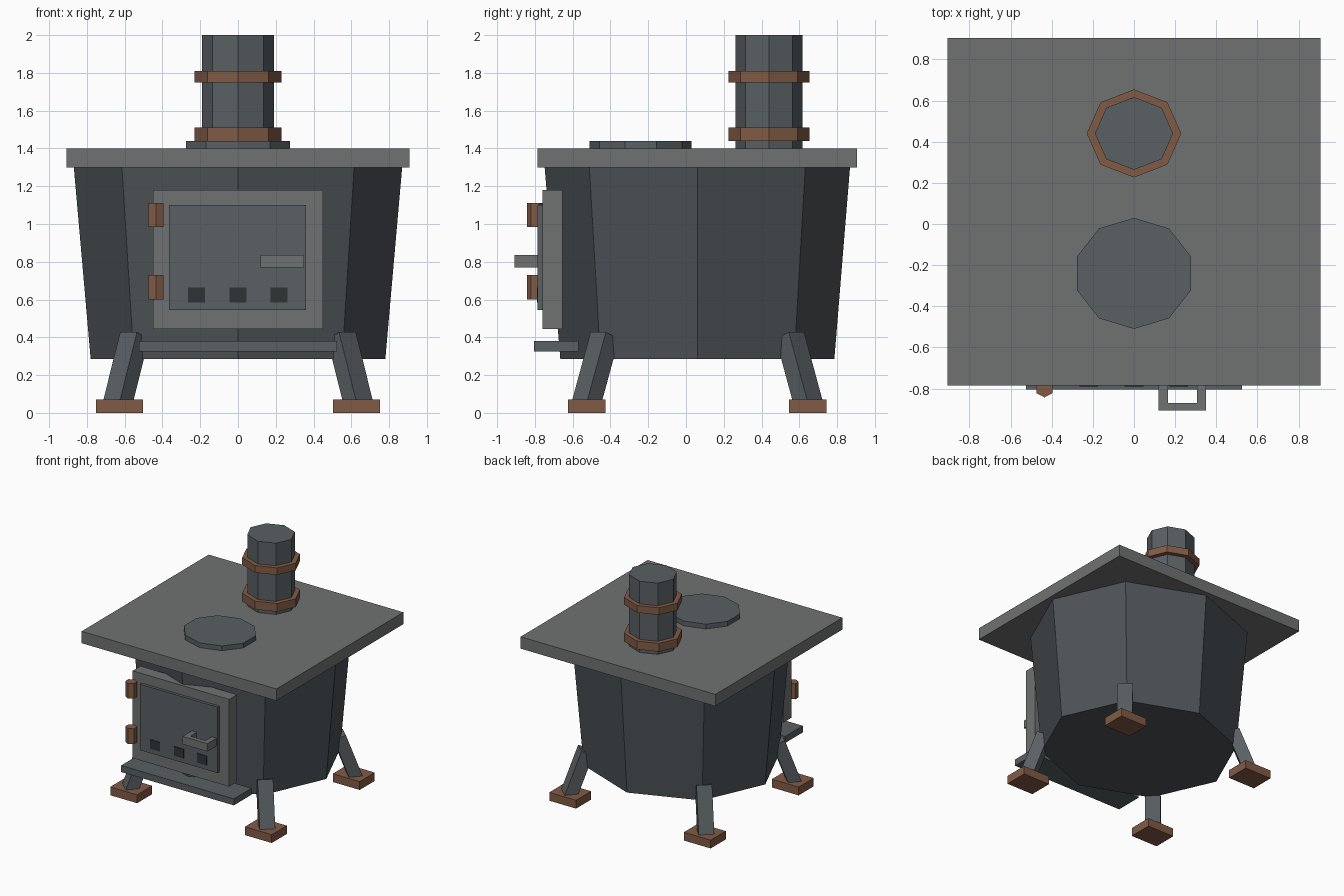
import bpy, bmesh
from mathutils import Vector, Matrix

if "Cube" in bpy.data.objects:
    bpy.data.objects.remove(bpy.data.objects["Cube"])

CY = 0.06      # stove centre in y
SQ = 0.93      # depth squash of all round parts


def material(name, rgb):
    m = bpy.data.materials.new(name)
    m.diffuse_color = (*rgb, 1)
    m.use_nodes = True
    m.node_tree.nodes["Principled BSDF"].inputs["Base Color"].default_value = m.diffuse_color
    return m


IRON = material("dark_iron", (0.075, 0.085, 0.095))
STEEL = material("worn_steel", (0.16, 0.165, 0.165))
PANEL = material("panel_iron", (0.10, 0.115, 0.125))
COPPER = material("copper", (0.22, 0.105, 0.06))
SOOT = material("soot", (0.03, 0.034, 0.036))


def finish(name, bm, mat):
    me = bpy.data.meshes.new(name)
    bmesh.ops.recalc_face_normals(bm, faces=bm.faces)
    bm.to_mesh(me)
    bm.free()
    me.materials.append(mat)
    ob = bpy.data.objects.new(name, me)
    bpy.context.collection.objects.link(ob)
    return ob


def boxes(name, mat, *bounds):
    """One object from boxes given as (x0, x1, y0, y1, z0, z1)."""
    bm = bmesh.new()
    for x0, x1, y0, y1, z0, z1 in bounds:
        mid = Vector((x0 + x1, y0 + y1, z0 + z1)) / 2
        size = Matrix.Diagonal((x1 - x0, y1 - y0, z1 - z0, 1))
        bmesh.ops.create_cube(bm, size=1, matrix=Matrix.Translation(mid) @ size)
    return finish(name, bm, mat)


def prism(name, mat, sides, x, y, z0, z1, r0, r1=None, turn=0.0):
    """Upright squashed prism or frustum."""
    bm = bmesh.new()
    place = (Matrix.Translation((x, y, (z0 + z1) / 2))
             @ Matrix.Diagonal((1, SQ, 1, 1)) @ Matrix.Rotation(turn, 4, 'Z'))
    bmesh.ops.create_cone(bm, cap_ends=True, segments=sides, radius1=r0,
                          radius2=r0 if r1 is None else r1,
                          depth=z1 - z0, matrix=place)
    return finish(name, bm, mat)


# Tapered octagonal firebox, top plate and cooking lid
prism("firebox", IRON, 8, 0, CY, 0.285, 1.31, 0.78, 0.87)
boxes("top_plate", STEEL, (-0.907, 0.907, -0.785, 0.905, 1.30, 1.40))
prism("cooking_lid", PANEL, 10, 0, -0.24, 1.39, 1.44, 0.29)

# Chimney with two bands
prism("chimney", PANEL, 8, 0, 0.44, 1.39, 2.0, 0.19)
for label, z0, z1 in (("lower", 1.44, 1.51), ("upper", 1.75, 1.81)):
    prism(label + "_chimney_band", COPPER, 8, 0, 0.44, z0, z1, 0.23)

# Door: frame, panel, vents, handle, hinges
boxes("door_frame", STEEL, (-0.45, 0.45, -0.76, -0.655, 0.445, 1.18))
boxes("door_panel", PANEL, (-0.365, 0.36, -0.785, -0.75, 0.545, 1.10))
boxes("door_vents", SOOT, *[(x - 0.045, x + 0.045, -0.79, -0.77, 0.585, 0.663)
                            for x in (-0.22, 0.0, 0.217)])
boxes("door_handle", STEEL,
      (0.12, 0.35, -0.907, -0.87, 0.77, 0.837),
      (0.12, 0.165, -0.87, -0.78, 0.77, 0.837),
      (0.305, 0.35, -0.87, -0.78, 0.77, 0.837))
for label, z0, z1 in (("lower", 0.60, 0.73), ("upper", 0.983, 1.11)):
    prism(label + "_hinge", COPPER, 6, -0.435, -0.80, z0, z1, 0.046)

# Ash shelf under the door
boxes("ash_shelf", PANEL, (-0.525, 0.525, -0.805, -0.57, 0.325, 0.38))

# Splayed legs on flat feet
for front, sy in (("front", -1), ("back", 1)):
    for side, sx in (("left", -1), ("right", 1)):
        low = Vector((sx * 0.642, CY + sy * 0.593, 0.03))
        high = Vector((sx * 0.548, CY + sy * 0.49, 0.41))
        axis = high - low
        bm = bmesh.new()
        place = (Matrix.Translation((low + high) / 2)
                 @ axis.to_track_quat('Z', 'Y').to_matrix().to_4x4()
                 @ Matrix.Diagonal((0.12, 0.10, axis.length, 1)))
        bmesh.ops.create_cube(bm, size=1, matrix=place)
        finish(f"{front}_{side}_leg", bm, PANEL)
        fx, fy = sx * 0.627, CY + sy * 0.585
        boxes(f"{front}_{side}_foot", COPPER,
              (fx - 0.125, fx + 0.125, fy - 0.1, fy + 0.1, 0, 0.07))
